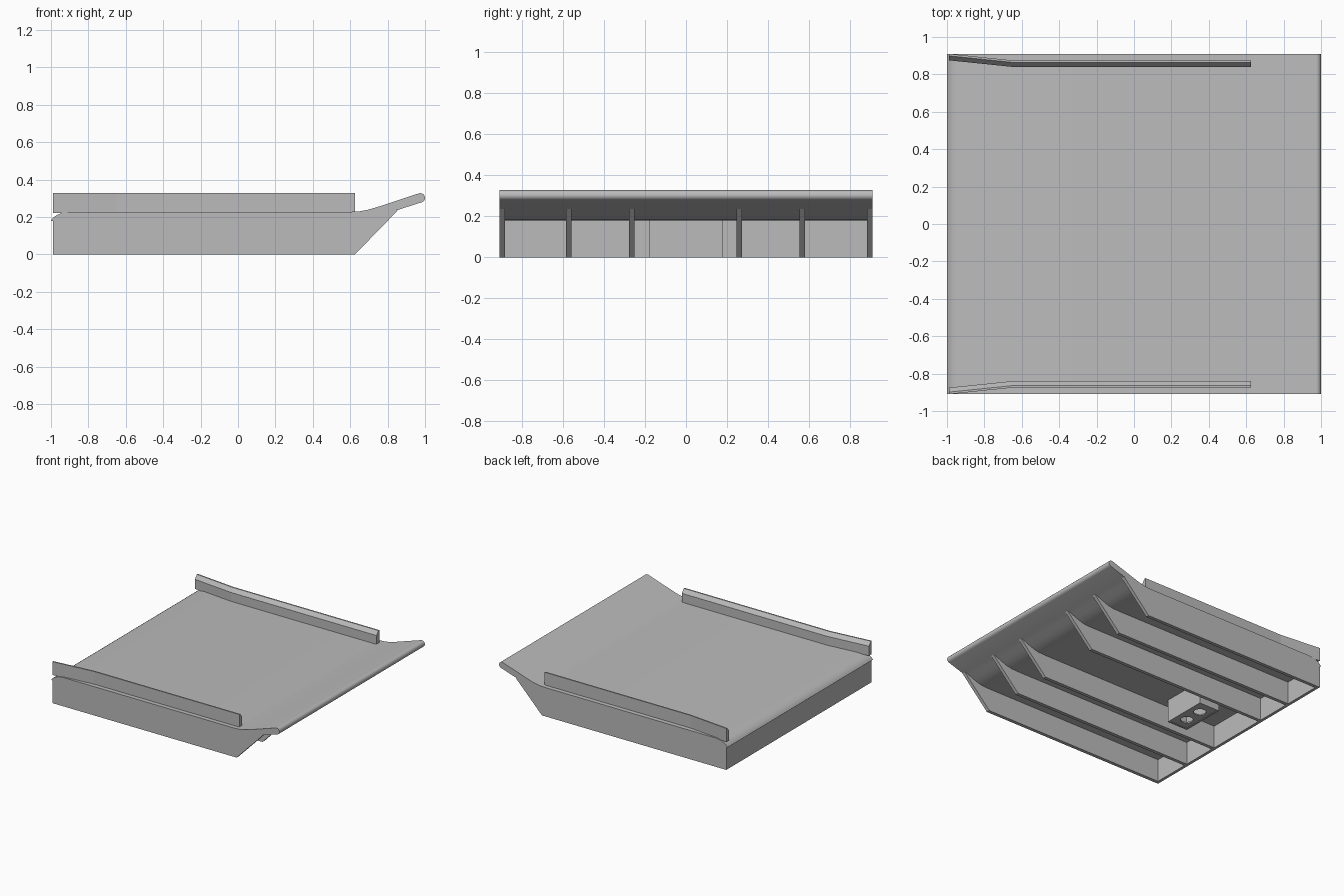
import bpy, bmesh, math
from mathutils import Matrix

if "Cube" in bpy.data.objects:
    bpy.data.objects.remove(bpy.data.objects["Cube"])

gray = bpy.data.materials.new("steel gray")
gray.diffuse_color = (0.5, 0.5, 0.5, 1)
gray.use_nodes = True
gray.node_tree.nodes["Principled BSDF"].inputs["Base Color"].default_value = gray.diffuse_color


def finish(name, bm):
    bmesh.ops.recalc_face_normals(bm, faces=bm.faces)
    me = bpy.data.meshes.new(name)
    bm.to_mesh(me)
    bm.free()
    me.materials.append(gray)
    ob = bpy.data.objects.new(name, me)
    bpy.context.collection.objects.link(ob)
    return ob


def extrude_y(name, profile, y0, y1):
    """Extrude an x/z outline between two y positions."""
    bm = bmesh.new()
    f = bm.faces.new([bm.verts.new((x, y0, z)) for x, z in profile])
    r = bmesh.ops.extrude_face_region(bm, geom=[f])
    bmesh.ops.translate(bm, vec=(0, y1 - y0, 0),
                        verts=[v for v in r["geom"] if isinstance(v, bmesh.types.BMVert)])
    return finish(name, bm)


def box(name, x0, x1, y0, y1, z0, z1):
    return extrude_y(name, [(x0, z0), (x1, z0), (x1, z1), (x0, z1)], y0, y1)


def smooth(ob):
    bpy.ops.object.select_all(action="DESELECT")
    ob.select_set(True)
    bpy.context.view_layer.objects.active = ob
    bpy.ops.object.shade_smooth_by_angle(angle=math.radians(35))


# Deck plate: rolled rear edge, upswept lip with a rounded nose
nose = [(0.975 + 0.025 * math.cos(a), 0.303 + 0.025 * math.sin(a))
        for a in [math.radians(108 - 18 * i) for i in range(11)]]
deck_outline = ([(-0.98, 0.18), (-1.0, 0.18), (-0.99, 0.195), (-0.97, 0.21),
                 (-0.94, 0.222), (-0.9, 0.228), (0.6, 0.228), (0.65, 0.231),
                 (0.69, 0.238), (0.74, 0.252)] + nose +
                [(0.85, 0.237), (0.81, 0.222), (0.77, 0.205), (0.73, 0.191),
                 (0.69, 0.183), (0.64, 0.18)])
smooth(extrude_y("deck", deck_outline, -0.91, 0.91))

# Support ribs under the deck
rib_outline = [(-0.985, 0), (0.625, 0), (0.855, 0.236), (0.83, 0.238),
               (0.72, 0.2), (0.65, 0.19), (-0.985, 0.19)]
for i, y in enumerate((-0.8965, -0.572, -0.264, 0.259, 0.567, 0.8965)):
    extrude_y(f"rib_{i + 1}", rib_outline, y - 0.0135, y + 0.0135)

# Rear wall
box("rear_wall", -0.99, -0.967, -0.91, 0.91, 0, 0.185)

# Equipment housing below the deck, with two round openings
box("housing_front_wall", -0.485, -0.47, -0.18, 0.18, 0, 0.185)
box("housing_back_wall", -0.65, -0.635, -0.18, 0.18, 0, 0.185)
for s, side in ((-1, "left"), (1, "right")):
    box(f"housing_{side}_wall", -0.635, -0.485, s * 0.18, s * 0.165, 0, 0.185)
panel = box("housing_panel", -0.65, -0.47, -0.18, 0.18, 0.003, 0.013)
bm = bmesh.new()
for y in (-0.073, 0.073):
    bmesh.ops.create_cone(bm, cap_ends=True, segments=32, radius1=0.045, radius2=0.045,
                          depth=0.1, matrix=Matrix.Translation((-0.56, y, 0)))
cutter = finish("hole_cutter", bm)
cutter.hide_render = True
cutter.hide_set(True)
cut = panel.modifiers.new("holes", "BOOLEAN")
cut.object = cutter
cut.operation = "DIFFERENCE"

# Side rails: chamfered section, flared outward at the rear
for s, side in ((-1, "front"), (1, "back")):
    bm = bmesh.new()
    rings = []
    for x, shift in ((-0.99, 0.035), (-0.65, 0), (0.625, 0)):
        section = [(0.84, 0.222), (0.84, 0.298), (0.864, 0.328), (0.875, 0.328), (0.875, 0.222)]
        rings.append([bm.verts.new((x, s * (y + shift), z)) for y, z in section])
    for a, b in zip(rings, rings[1:]):
        for i in range(5):
            j = (i + 1) % 5
            bm.faces.new((a[i], a[j], b[j], b[i]))
    bm.faces.new(rings[0])
    bm.faces.new(rings[-1])
    finish(f"{side}_rail", bm)
